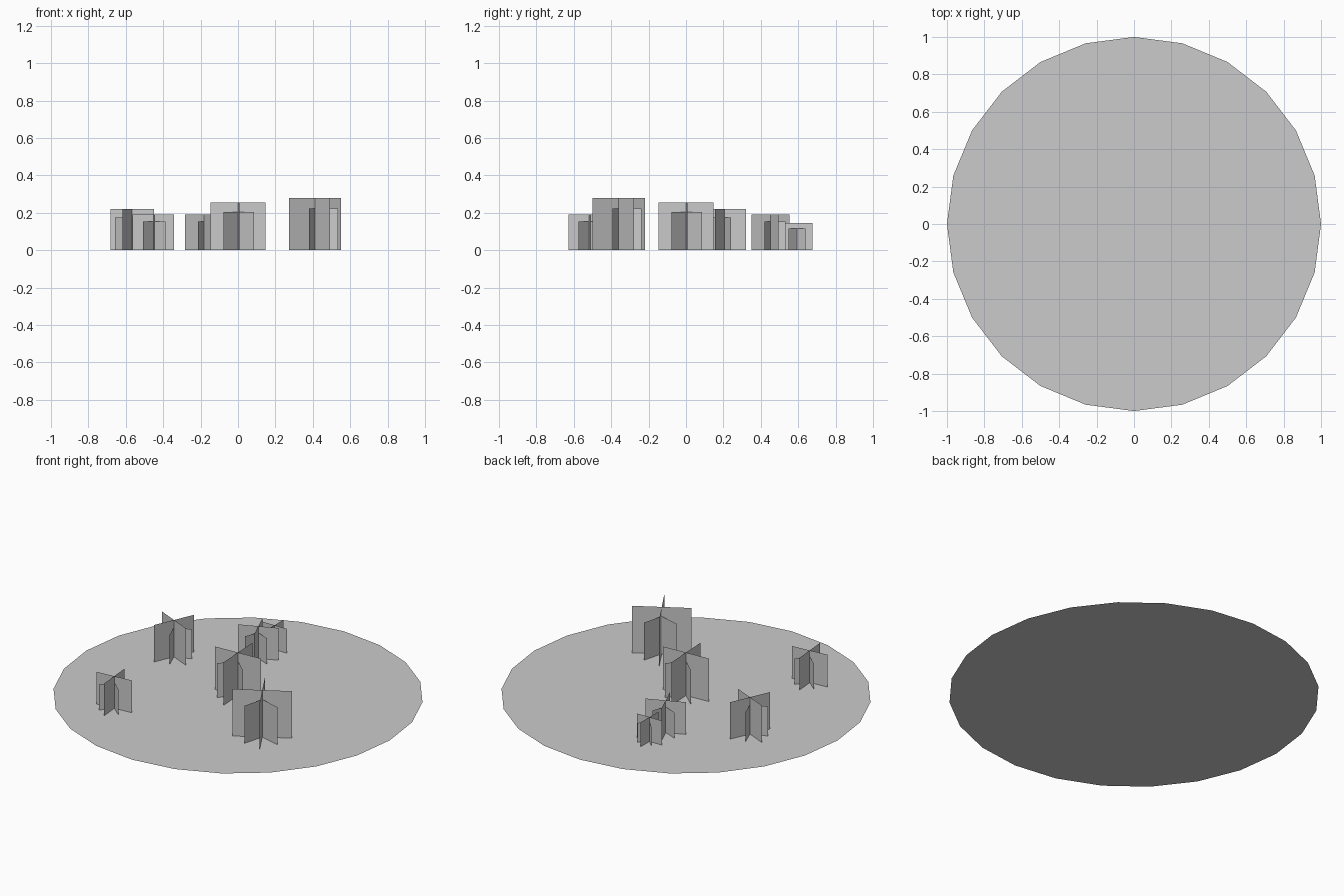
import bpy, bmesh
from math import cos, sin, radians

if "Cube" in bpy.data.objects:
    bpy.data.objects.remove(bpy.data.objects["Cube"])

# ground disc
bpy.ops.mesh.primitive_circle_add(vertices=24, radius=1, fill_type='NGON')
bpy.context.object.name = "ground_disc"


def grass_clump(name, x, y, height, angle):
    """Crossed upright cards: two tall wide ones, two smaller diagonal ones."""
    bm = bmesh.new()
    for turn, size in ((0, 1), (90, 1), (45, 0.78), (135, 0.78)):
        half = 0.577 * height * size
        top = height * (1 if size == 1 else 0.8)
        a = radians(turn)
        dx, dy = half * cos(a), half * sin(a)
        bm.faces.new([bm.verts.new(p) for p in
                      ((-dx, -dy, 0), (dx, dy, 0), (dx, dy, top), (-dx, -dy, top))])
    mesh = bpy.data.meshes.new(name)
    bm.to_mesh(mesh)
    bm.free()
    obj = bpy.data.objects.new(name, mesh)
    obj.location = (x, y, 0)
    obj.rotation_euler.z = radians(angle)
    bpy.context.collection.objects.link(obj)


# clumps: x, y, height, turn
clumps = [
    (0.0, 0.0, 0.256, 3),
    (0.412, -0.36, 0.28, 30),
    (-0.566, 0.206, 0.22, -24),
    (-0.453, -0.518, 0.192, 5),
    (-0.182, 0.451, 0.192, 23),
    (-0.175, 0.594, 0.145, 0),
]
for i, c in enumerate(clumps, 1):
    grass_clump(f"grass_clump_{i}", *c)
